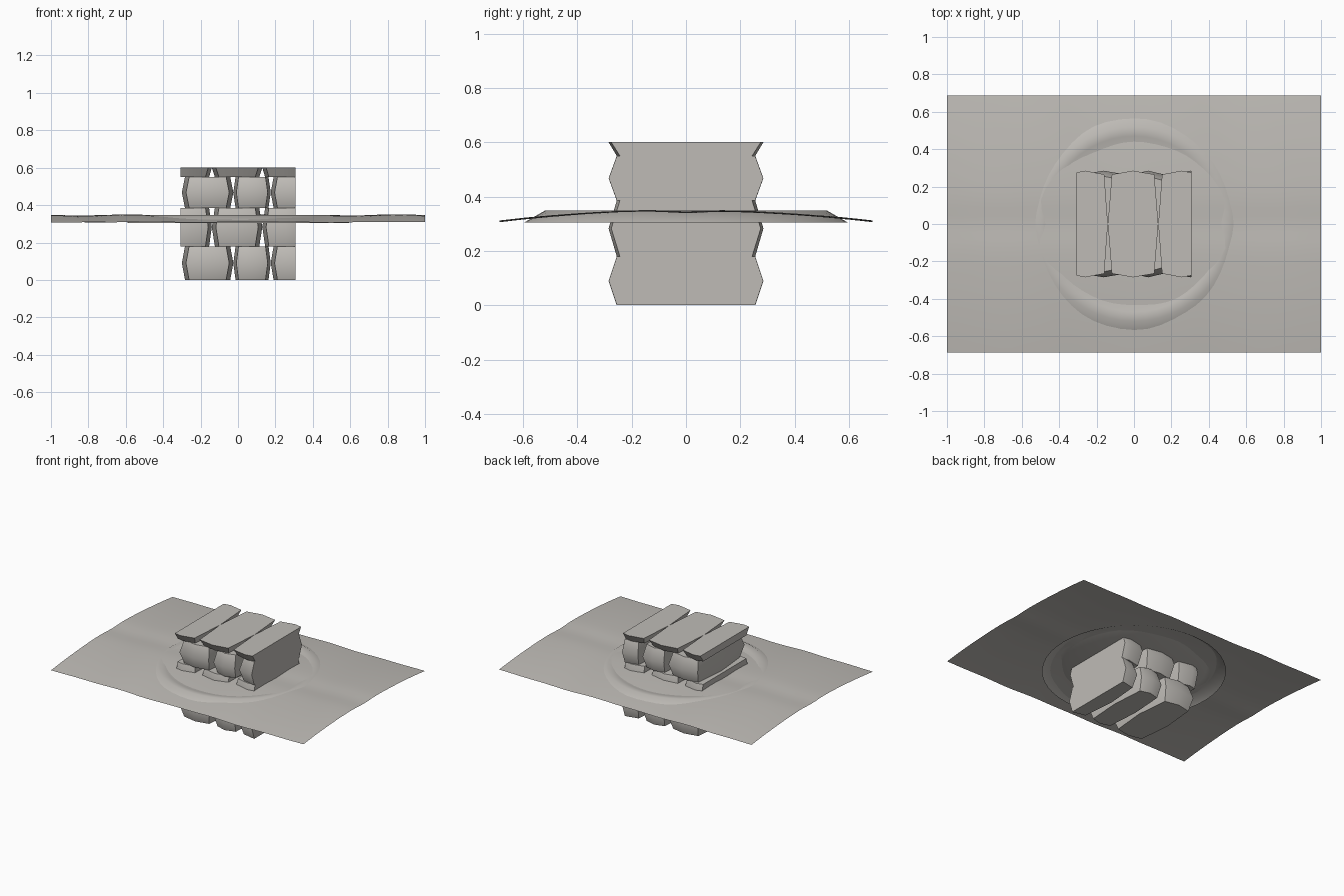
import bpy, bmesh, math
from mathutils import Vector

cube = bpy.data.objects.get("Cube")
if cube:
    bpy.data.objects.remove(cube, do_unlink=True)

stone_grey = bpy.data.materials.new("stone_grey")
stone_grey.use_nodes = True
colour = (0.52, 0.50, 0.47, 1)
stone_grey.diffuse_color = colour
stone_grey.node_tree.nodes["Principled BSDF"].inputs["Base Color"].default_value = colour


def finish(bm, name, angle):
    mesh = bpy.data.meshes.new(name)
    bm.to_mesh(mesh)
    bm.free()
    mesh.materials.append(stone_grey)
    obj = bpy.data.objects.new(name, mesh)
    bpy.context.collection.objects.link(obj)
    bpy.ops.object.select_all(action="DESELECT")
    obj.select_set(True)
    bpy.context.view_layer.objects.active = obj
    bpy.ops.object.shade_smooth_by_angle(angle=math.radians(angle))
    return obj


def trim(bm, point, normal):
    """Slice off everything beyond a plane and cap the cut."""
    geom = bm.verts[:] + bm.edges[:] + bm.faces[:]
    cut = bmesh.ops.bisect_plane(bm, geom=geom, plane_co=point, plane_no=normal,
                                 clear_outer=True, dist=1e-5)
    edges = [e for e in cut["geom_cut"] if isinstance(e, bmesh.types.BMEdge)]
    if edges:
        bmesh.ops.contextual_create(bm, geom=edges)


def stone(name, x0, x1, z0, z1):
    """Barrel-shaped stone, bulging at the middle of every side."""
    bm = bmesh.new()
    bmesh.ops.create_cube(bm, size=2)
    bmesh.ops.subdivide_edges(bm, edges=bm.edges[:], cuts=1, use_grid_fill=True)
    w, h = (x1 - x0) / 2, (z1 - z0) / 2
    for v in bm.verts:
        i, j, k = v.co
        v.co = Vector((
            (x0 + x1) / 2 + i * w * (1 - 0.12 * abs(k) - 0.16 * abs(j)),
            j * (0.285 - 0.02 * abs(i) - 0.03 * abs(k)),
            (z0 + z1) / 2 + k * h,
        ))
    trim(bm, (0.307, 0, 0), (1, 0, 0))
    trim(bm, (-0.307, 0, 0), (-1, 0, 0))
    trim(bm, (0, 0, 0.6), (0, 0, 1))
    bmesh.ops.recalc_face_normals(bm, faces=bm.faces[:])
    finish(bm, name, 48)


# Staggered courses of stones, trimmed to a square block
odd_joints = (-0.30, -0.025, 0.175, 0.43)
even_joints = (-0.38, -0.14, 0.13, 0.38)
course_heights = ((0, 0.18), (0.18, 0.385), (0.385, 0.55), (0.55, 0.65))
for row, (low, high) in enumerate(course_heights):
    joints = even_joints if row % 2 else odd_joints
    for n, (left, right) in enumerate(zip(joints, joints[1:])):
        stone(f"stone_row_{row + 1}_{n + 1}", left, right, low, high)

# Gently arched, slightly wavy ground sheet
bm = bmesh.new()
bmesh.ops.create_grid(bm, x_segments=40, y_segments=32, size=1)
for v in bm.verts:
    x, y = v.co.x, v.co.y * 0.687
    arch = 0.349 - 0.085 * y * y - 0.007 * math.exp(-(y / 0.09) ** 2)
    v.co = Vector((x, y, arch + 0.002 * math.sin(9 * x) + 0.0015 * math.sin(17 * x + 5 * y)))
finish(bm, "ground_sheet", 60)

# Shallow round dish under the sheet, with its raised rim showing through
bm = bmesh.new()
profile = ((0.595, 0.305), (0.52, 0.348), (0.47, 0.342), (0.42, 0.328), (0.0, 0.328))
points = [bm.verts.new((r, 0, z)) for r, z in profile]
edges = [bm.edges.new(pair) for pair in zip(points, points[1:])]
bmesh.ops.spin(bm, geom=points + edges, cent=(0, 0, 0), axis=(0, 0, 1),
               angle=math.tau, steps=48, use_duplicate=False)
bmesh.ops.remove_doubles(bm, verts=bm.verts[:], dist=1e-4)
bmesh.ops.recalc_face_normals(bm, faces=bm.faces[:])
if sum(f.normal.z for f in bm.faces) < 0:
    bmesh.ops.reverse_faces(bm, faces=bm.faces[:])
finish(bm, "round_dish", 60)
